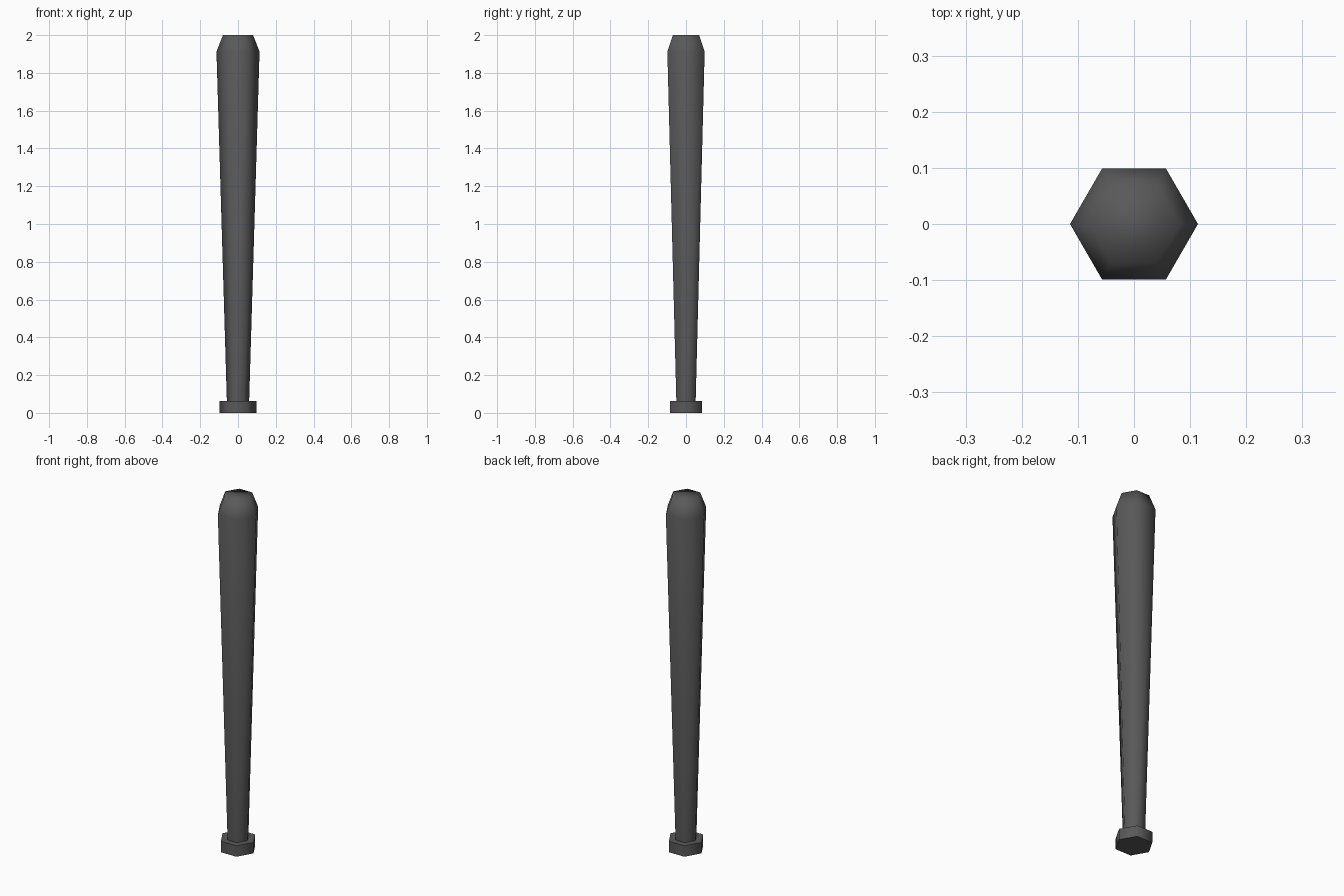
import bpy, bmesh
from math import cos, sin, pi, radians

if "Cube" in bpy.data.objects:
    bpy.data.objects.remove(bpy.data.objects["Cube"])

SIDES = 6

grey = bpy.data.materials.new("dark_grey")
grey.diffuse_color = (0.1, 0.1, 0.1, 1)
grey.use_nodes = True
grey.node_tree.nodes["Principled BSDF"].inputs["Base Color"].default_value = grey.diffuse_color


def lathe(name, profile):
    """Six-sided turned solid from (radius, height) pairs, capped at both ends."""
    bm = bmesh.new()
    rings = [[bm.verts.new((r * cos(2 * pi * i / SIDES), r * sin(2 * pi * i / SIDES), z))
              for i in range(SIDES)] for r, z in profile]
    for a, b in zip(rings, rings[1:]):
        for i in range(SIDES):
            j = (i + 1) % SIDES
            bm.faces.new((a[i], a[j], b[j], b[i]))
    bm.faces.new(rings[0][::-1])
    bm.faces.new(rings[-1])
    mesh = bpy.data.meshes.new(name)
    bm.to_mesh(mesh)
    bm.free()
    mesh.materials.append(grey)
    obj = bpy.data.objects.new(name, mesh)
    bpy.context.collection.objects.link(obj)
    # smooth around the sides, sharp at right-angled rims
    bpy.ops.object.select_all(action='DESELECT')
    obj.select_set(True)
    bpy.context.view_layer.objects.active = obj
    bpy.ops.object.shade_smooth_by_angle(angle=radians(80))
    return obj


# One continuous bat: knob, handle, barrel and chamfered tip
lathe("bat", [(0.097, 0), (0.097, 0.062), (0.059, 0.062),
              (0.114, 1.912), (0.08, 2.0)])
